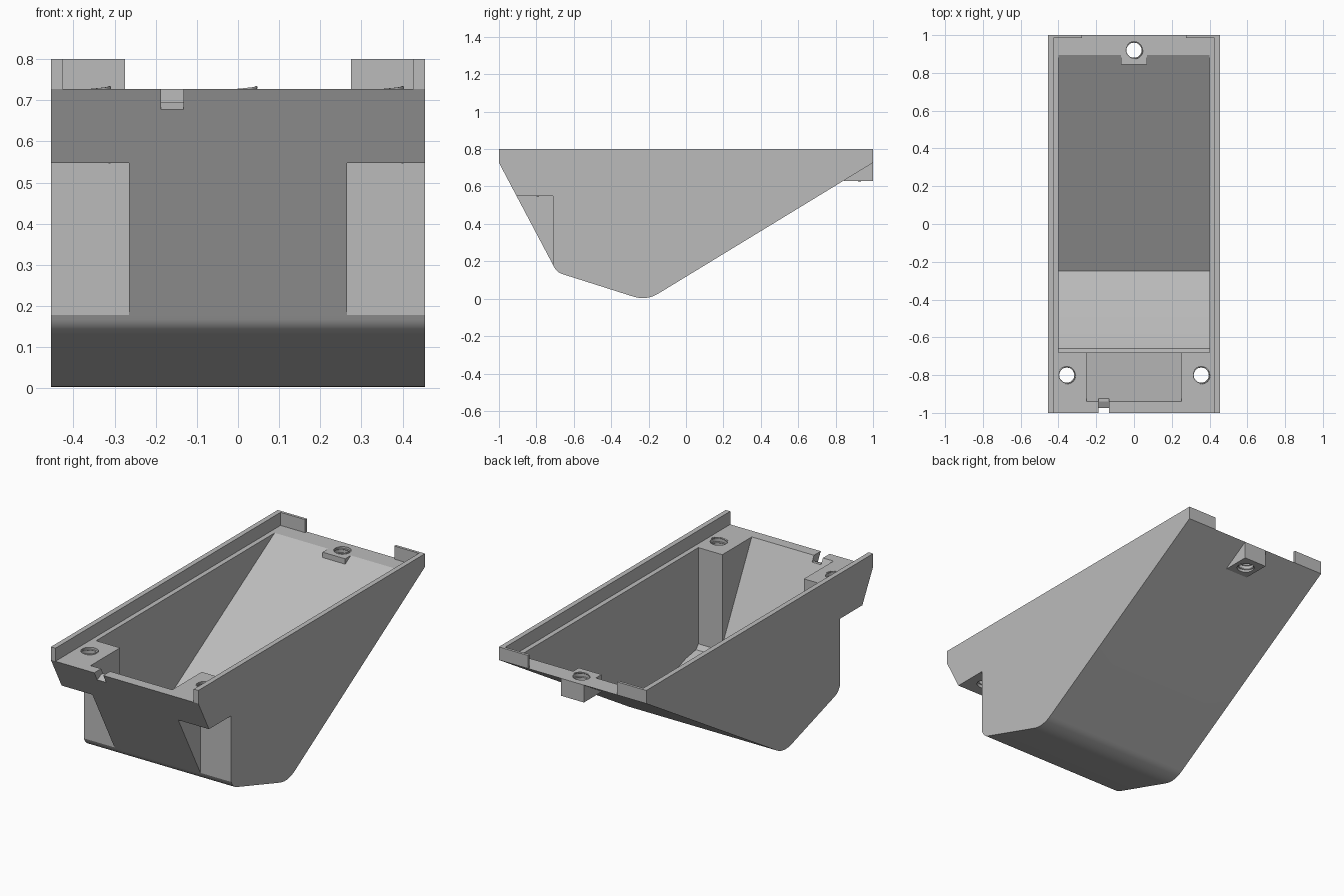
import bpy, bmesh, math
from mathutils import Vector

default = bpy.data.objects.get("Cube")
if default:
    bpy.data.objects.remove(default, do_unlink=True)

grey = bpy.data.materials.new("plain grey")
grey.use_nodes = True
colour = (0.5, 0.5, 0.5, 1)
grey.diffuse_color = colour
grey.node_tree.nodes["Principled BSDF"].inputs["Base Color"].default_value = colour


def finish(name, bm):
    bmesh.ops.recalc_face_normals(bm, faces=bm.faces)
    mesh = bpy.data.meshes.new(name)
    bm.to_mesh(mesh)
    bm.free()
    mesh.materials.append(grey)
    obj = bpy.data.objects.new(name, mesh)
    bpy.context.collection.objects.link(obj)
    return obj


def prism(name, profile, x0, x1):
    """Extrude a (y, z) profile along x."""
    bm = bmesh.new()
    face = bm.faces.new([bm.verts.new((x0, y, z)) for y, z in profile])
    new = bmesh.ops.extrude_face_region(bm, geom=[face])["geom"]
    bmesh.ops.translate(bm, vec=(x1 - x0, 0, 0),
                        verts=[v for v in new if isinstance(v, bmesh.types.BMVert)])
    return finish(name, bm)


def box(name, x0, x1, y0, y1, z0, z1):
    return prism(name, [(y0, z0), (y1, z0), (y1, z1), (y0, z1)], x0, x1)


def cylinder(name, x, y, z0, z1, radius):
    bm = bmesh.new()
    bmesh.ops.create_cone(bm, cap_ends=True, segments=40, radius1=radius,
                          radius2=radius, depth=z1 - z0)
    bmesh.ops.translate(bm, vec=(x, y, (z0 + z1) / 2), verts=bm.verts)
    return finish(name, bm)


def combine(target, tool, operation="DIFFERENCE"):
    mod = target.modifiers.new("cut", "BOOLEAN")
    mod.operation, mod.solver, mod.object = operation, "EXACT", tool
    bpy.ops.object.select_all(action="DESELECT")
    bpy.context.view_layer.objects.active = target
    target.select_set(True)
    bpy.ops.object.modifier_apply(modifier=mod.name)
    bpy.data.objects.remove(tool, do_unlink=True)


def rounded(before, corner, after, length, steps=10):
    """Points of a soft corner between two straight edges."""
    a, c, b = Vector(before), Vector(corner), Vector(after)
    p, q = c + (a - c).normalized() * length, c + (b - c).normalized() * length
    ts = [i / steps for i in range(steps + 1)]
    return [tuple(p * (1 - t) ** 2 + c * 2 * t * (1 - t) + q * t * t) for t in ts]


# Outer hull
LEDGE = 0.727
front_lip, toe, keel, back_lip = (-1, LEDGE), (-0.69, 0.141), (-0.211, -0.011), (1, LEDGE)
outline = [(-1, 0.8), front_lip]
outline += rounded(front_lip, toe, keel, 0.03)
outline += rounded(toe, keel, back_lip, 0.075)
outline += [back_lip, (1, 0.8)]
tray = prism("tray", outline, -0.455, 0.455)

# Hollow inside, with a narrower pocket between the front screw blocks
combine(tray, prism("main_cavity", [(-0.68, 0.85), (-0.68, 0.19), (-0.66, 0.165), (-0.57, 0.15),
                                    (-0.25, 0.04), (0.895, LEDGE), (0.895, 0.85)], -0.4, 0.4))
combine(tray, prism("front_pocket", [(-1.003, 0.85), (-0.675, 0.21), (-0.6, 0.21),
                                     (-0.6, 0.85)], -0.252, 0.252))

# Rear screw block
combine(tray, box("rear_block", -0.07, 0.07, 0.845, 1, 0.63, 0.76), "UNION")

# Recessed ledge, leaving side rims and two rear tabs
combine(tray, box("ledge_recess", -0.427, 0.427, -1.1, 0.985, LEDGE, 0.9))
combine(tray, box("rear_opening", -0.275, 0.275, 0.9, 1.1, LEDGE, 0.9))

# Outer corner notches under the front screw blocks
for x0, x1 in ((-0.6, -0.265), (0.265, 0.6)):
    combine(tray, box("corner_notch", x0, x1, -1.1, -0.71, 0.1, 0.548))

# Cable slot in the front lip
combine(tray, prism("cable_slot", [(-1.1, 0.678), (-0.973, 0.678), (-0.94, 0.695),
                                   (-0.88, 0.695), (-0.88, 0.8), (-1.1, 0.8)], -0.187, -0.132))

# Screw holes with spiral threads
screws = {"front_right_thread": (-0.356, -0.8, 0.55, LEDGE),
          "front_left_thread": (0.356, -0.8, 0.55, LEDGE),
          "rear_thread": (0, 0.92, 0.63, LEDGE)}
for name, (x, y, low, high) in screws.items():
    combine(tray, cylinder("screw_hole", x, y, low - 0.05, high + 0.05, 0.045))
    curve = bpy.data.curves.new(name, "CURVE")
    curve.dimensions = "3D"
    curve.bevel_depth, curve.bevel_resolution = 0.004, 1
    curve.use_fill_caps = True
    spline = curve.splines.new("POLY")
    turns = round((high - low) / 0.025)
    count = turns * 24
    spline.points.add(count)
    for i, point in enumerate(spline.points):
        angle = math.tau * i / 24
        point.co = (x + 0.044 * math.cos(angle), y + 0.044 * math.sin(angle),
                    low + (high + 0.004 - low) * i / count, 1)
    curve.materials.append(grey)
    bpy.context.collection.objects.link(bpy.data.objects.new(name, curve))

# Smooth the rounded corners, keep the edges crisp
bpy.ops.object.select_all(action="DESELECT")
bpy.context.view_layer.objects.active = tray
tray.select_set(True)
bpy.ops.object.shade_smooth_by_angle(angle=math.radians(25))
